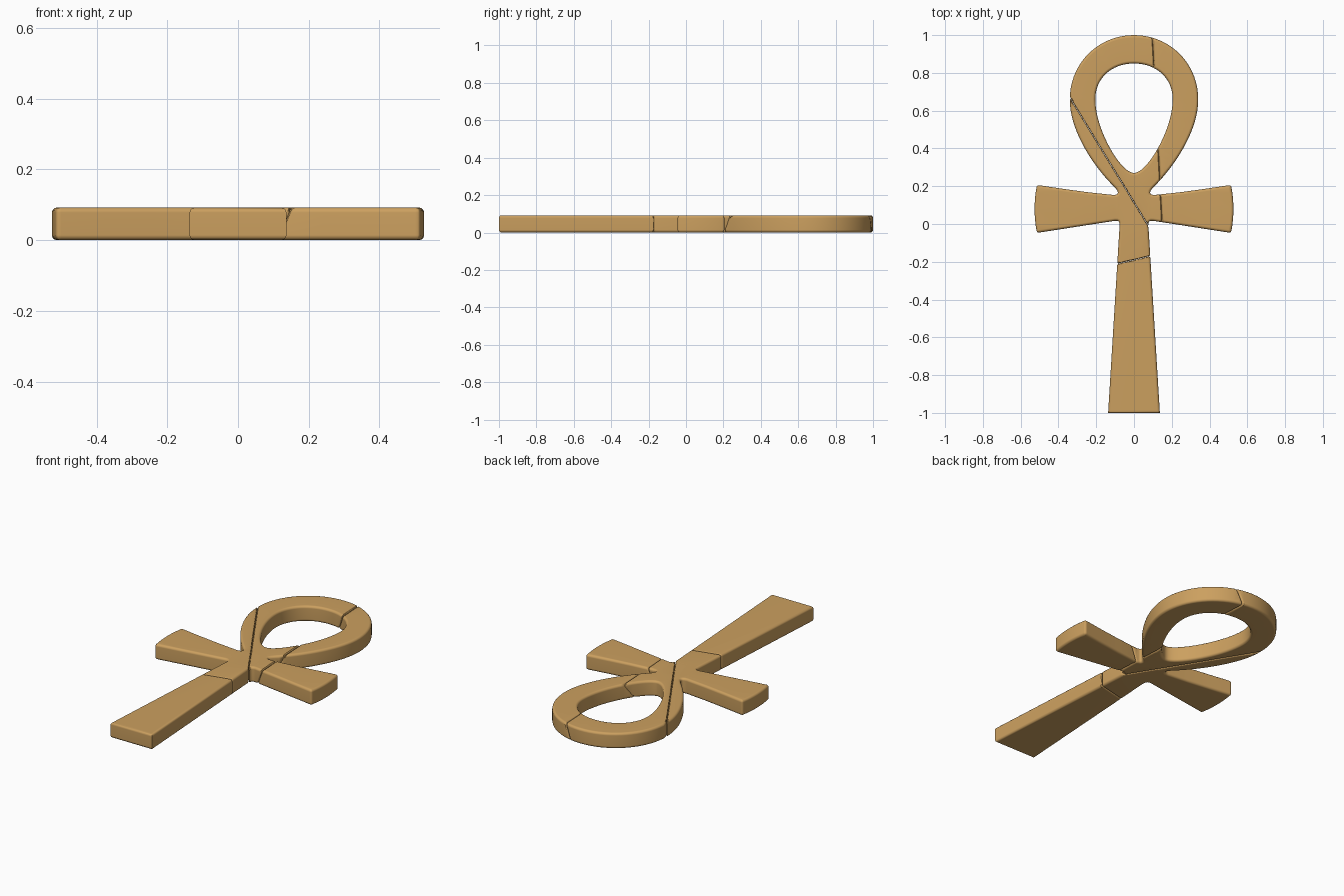
import bpy, bmesh, math
from mathutils import Vector

if "Cube" in bpy.data.objects:
    bpy.data.objects.remove(bpy.data.objects["Cube"])

H, R = 0.092, 0.014        # thickness and edge rounding
GAP, CHAMFER = 0.001, 0.006  # crack half width and softened crack edge

mat = bpy.data.materials.new("tan stone")
mat.diffuse_color = (0.60, 0.35, 0.115, 1)
mat.use_nodes = True
mat.node_tree.nodes["Principled BSDF"].inputs["Base Color"].default_value = mat.diffuse_color


def bez(p0, p1, p2, p3, n):
    """Points on a cubic curve, without the last one."""
    p = [Vector(q) for q in (p0, p1, p2, p3)]
    out = []
    for i in range(n):
        t = i / n
        u = 1 - t
        out.append(p[0] * u**3 + p[1] * 3*u*u*t + p[2] * 3*u*t*t + p[3] * t**3)
    return out


def mirrored(half, closed_bottom):
    back = half[1:-1] if closed_bottom else half[1:]
    return half + [Vector((-p.x, p.y)) for p in reversed(back)]


# Right half of the outer outline, clockwise from the top
outer = bez((0, 1), (.19, 1), (.34, .85), (.34, .66), 18)
outer += bez((.34, .66), (.34, .48), (.20, .29), (.105, .197), 18)
outer += bez((.105, .197), (.08, .172), (.075, .152), (.112, .154), 6)
outer += bez((.112, .154), (.25, .166), (.37, .185), (.50, .205), 3)
outer += bez((.50, .205), (.512, .206), (.514, .203), (.516, .195), 3)
outer += bez((.516, .195), (.53, .12), (.53, .04), (.516, -.035), 8)
outer += bez((.516, -.035), (.514, -.043), (.512, -.046), (.50, -.045), 3)
outer += bez((.50, -.045), (.37, -.025), (.25, -.006), (.10, .017), 3)
outer += bez((.10, .017), (.083, .019), (.077, .015), (.076, -.005), 4)
outer += [Vector((.076, -.005)), Vector((.137, -1))]
outer = mirrored(outer, False)

# Teardrop opening
inner = bez((0, .85), (.12, .85), (.205, .77), (.205, .66), 16)
inner += bez((.205, .66), (.205, .5), (.07, .27), (0, .27), 18)
inner = mirrored(inner + [Vector((0, .27))], True)


def inset(pts, d):
    out = []
    for i, p in enumerate(pts):
        a = (p - pts[i - 1]).normalized()
        b = (pts[(i + 1) % len(pts)] - p).normalized()
        n1, n2 = Vector((a.y, -a.x)), Vector((b.y, -b.x))
        out.append(p + (n1 + n2) * d / max(1 + n1.dot(n2), 0.3))
    return out


def solid():
    """Whole slab with rounded top and bottom edges."""
    bm = bmesh.new()
    angles = [math.radians(a) for a in (90, 60, 30, 0)]
    levels = [(R * (1 - math.cos(a)), R - R * math.sin(a)) for a in angles]
    levels += [(d, H - z) for d, z in reversed(levels)]
    rims = [[], []]
    for pts, sign in ((outer, 1), (inner, -1)):
        rings = [[bm.verts.new((p.x, p.y, z)) for p in inset(pts, sign * d)]
                 for d, z in levels]
        n = len(pts)
        for lo, hi in zip(rings, rings[1:]):
            for i in range(n):
                j = (i + 1) % n
                bm.faces.new((lo[i], lo[j], hi[j], hi[i]))
        for rim, ring in zip(rims, (rings[0], rings[-1])):
            rim += [bm.edges.get((ring[i], ring[(i + 1) % n])) for i in range(n)]
    for rim in rims:
        bmesh.ops.triangle_fill(bm, use_beauty=True, use_dissolve=False, edges=rim)
    bmesh.ops.recalc_face_normals(bm, faces=bm.faces[:])
    return bm


def clip(bm, co, no):
    """Keep the side the normal points to; cap it with softened edges."""
    no = Vector(no).normalized()
    co = Vector(co)

    def bisect(offset, clear):
        return bmesh.ops.bisect_plane(
            bm, geom=bm.verts[:] + bm.edges[:] + bm.faces[:], dist=1e-5,
            plane_co=co + no * offset, plane_no=no, clear_inner=clear)["geom_cut"]

    bisect(GAP + CHAMFER, False)
    cut = [e for e in bisect(GAP, True) if isinstance(e, bmesh.types.BMEdge)]
    if not cut:
        return
    caps = bmesh.ops.holes_fill(bm, edges=cut, sides=0)["faces"]
    t = no.cross(Vector((0, 0, 1))).normalized()
    for axis in (t, no.cross(t)):
        for f in caps:
            vals = [v.co.dot(axis) for v in f.verts]
            mid, half = (max(vals) + min(vals)) / 2, (max(vals) - min(vals)) / 2
            k = min(CHAMFER / max(half, 1e-4), 0.8)
            for v, s in zip(f.verts, vals):
                v.co -= axis * (s - mid) * k


# Crack planes: (point, normal)
diagonal = ((.07, 0, 0), (.67, .41, 0))
right = ((.153, 0, H), (1, .052, -.4))
stem = ((0, -.19, 0), (-.04, .17, 0))
between = ((.1, .17, 0), (-.2, 1, 0))  # open space between loop and right arm


def flip(plane):
    return plane[0], tuple(-c for c in plane[1])


pieces = {
    "lower_stem": [flip(stem)],
    "left_arm_and_upper_stem": [stem, flip(diagonal)],
    "loop_left_and_centre": [diagonal, flip(right)],
    "loop_right": [right, between],
    "right_arm": [right, flip(between), stem],
}

for name, planes in pieces.items():
    bm = solid()
    for co, no in planes:
        clip(bm, co, no)
    bmesh.ops.recalc_face_normals(bm, faces=bm.faces[:])
    me = bpy.data.meshes.new(name)
    bm.to_mesh(me)
    bm.free()
    me.materials.append(mat)
    ob = bpy.data.objects.new(name, me)
    bpy.context.collection.objects.link(ob)
    bpy.ops.object.select_all(action='DESELECT')
    ob.select_set(True)
    bpy.context.view_layer.objects.active = ob
    bpy.ops.object.shade_smooth_by_angle(angle=math.radians(50))
    wn = ob.modifiers.new("weighted normals", 'WEIGHTED_NORMAL')
    wn.keep_sharp = True
